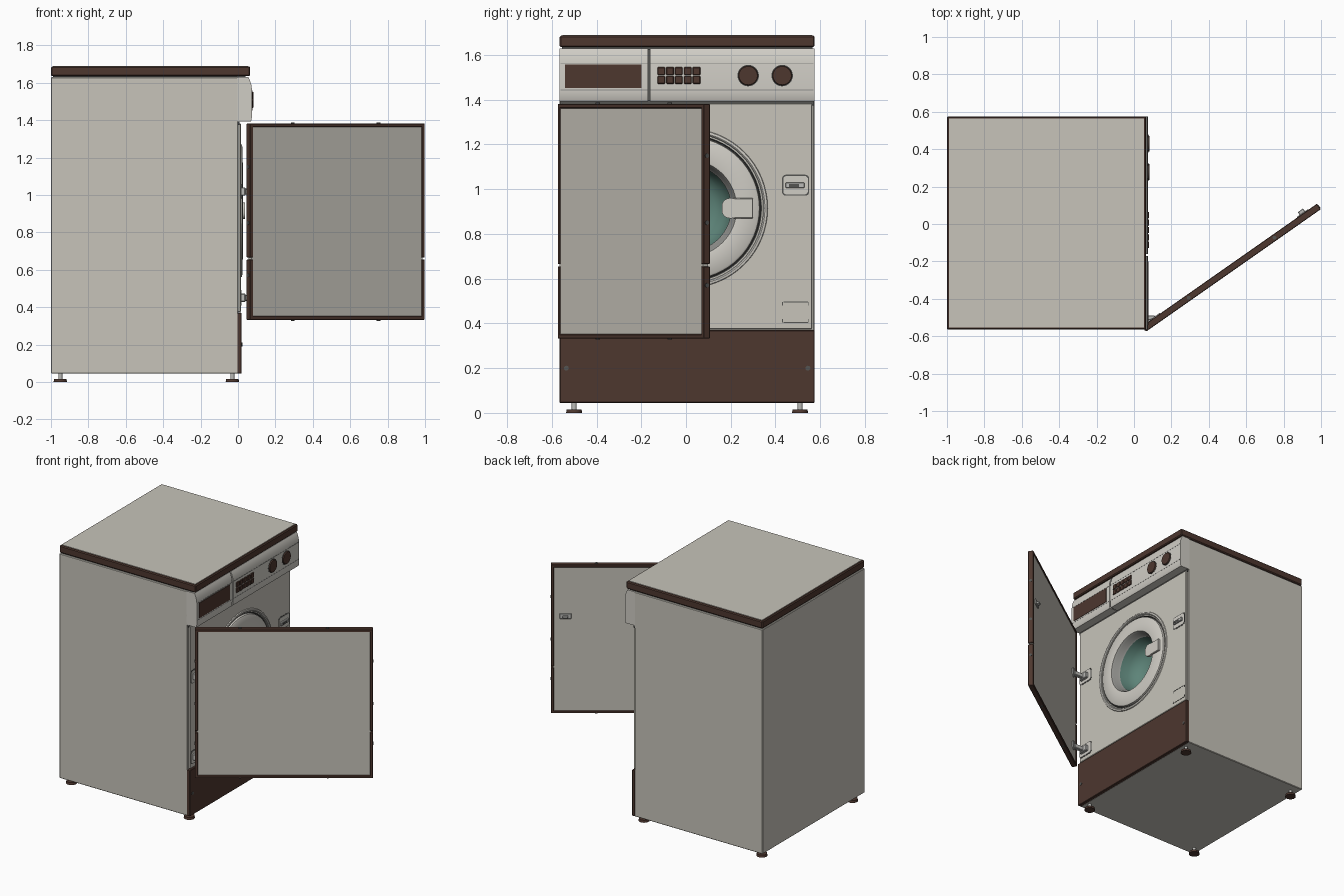
import bpy, bmesh, math
from mathutils import Matrix, Vector

cube = bpy.data.objects.get("Cube")
if cube:
    bpy.data.objects.remove(cube, do_unlink=True)


def material(name, rgb, rough=0.5):
    m = bpy.data.materials.new(name)
    m.use_nodes = True
    col = (*rgb, 1.0)
    m.diffuse_color = col
    bsdf = m.node_tree.nodes["Principled BSDF"]
    bsdf.inputs["Base Color"].default_value = col
    bsdf.inputs["Roughness"].default_value = rough
    return m


CREAM = material("cream enamel", (0.57, 0.55, 0.49))
LIGHT = material("light plastic", (0.63, 0.61, 0.56))
BROWN = material("dark brown", (0.075, 0.038, 0.028))
DARK = material("dark grey seal", (0.09, 0.09, 0.085))
GREY = material("grey trim", (0.28, 0.28, 0.265))
METAL = material("pale metal", (0.5, 0.5, 0.48))
GLASS = material("teal glass", (0.11, 0.23, 0.19))


def finish(bm, name, mat, smooth=False, matrix=None):
    me = bpy.data.meshes.new(name)
    bm.to_mesh(me)
    bm.free()
    ob = bpy.data.objects.new(name, me)
    bpy.context.collection.objects.link(ob)
    me.materials.append(mat)
    if matrix is not None:
        ob.matrix_world = matrix
    if smooth:
        bpy.ops.object.select_all(action='DESELECT')
        ob.select_set(True)
        bpy.context.view_layer.objects.active = ob
        bpy.ops.object.shade_smooth_by_angle(angle=math.radians(35))
    return ob


def box(name, x, y, z, mat, bevel=0, axis=None, matrix=None):
    """Box from three ranges; bevels all edges, or only those along one axis."""
    bm = bmesh.new()
    bmesh.ops.create_cube(bm, size=1)
    for v in bm.verts:
        v.co = Vector([r[0] if c < 0 else r[1] for r, c in zip((x, y, z), v.co)])
    if bevel:
        edges = [e for e in bm.edges if axis is None or
                 abs((e.verts[0].co - e.verts[1].co).normalized()[axis]) > 0.9]
        bmesh.ops.bevel(bm, geom=edges, offset=bevel, segments=1 if axis is None else 5,
                        affect='EDGES', profile=0.5)
    return finish(bm, name, mat, bool(bevel) and axis is not None, matrix)


def cylinder(name, centre, r, length, mat, axis='Z', r2=None, sides=32, matrix=None):
    bm = bmesh.new()
    rot = {'Z': Matrix(), 'X': Matrix.Rotation(math.pi / 2, 4, 'Y'),
           'Y': Matrix.Rotation(-math.pi / 2, 4, 'X')}[axis]
    bmesh.ops.create_cone(bm, cap_ends=True, segments=sides, radius1=r, radius2=r2 or r,
                          depth=length, matrix=Matrix.Translation(centre) @ rot)
    return finish(bm, name, mat, True, matrix)


PY, PZ = 0.01, 0.915  # porthole centre


def lathe(name, profile, mat):
    """Turn (radius, x) points about the porthole axis."""
    bm = bmesh.new()
    vs = [bm.verts.new((x, PY + r, PZ)) for r, x in profile]
    es = [bm.edges.new(p) for p in zip(vs, vs[1:])]
    bmesh.ops.spin(bm, geom=vs + es, cent=(0, PY, PZ), axis=(1, 0, 0),
                   angle=2 * math.pi, steps=64, use_duplicate=False)
    bmesh.ops.remove_doubles(bm, verts=bm.verts, dist=0.0001)
    bmesh.ops.recalc_face_normals(bm, faces=bm.faces)
    if sum(f.normal.x * f.calc_area() for f in bm.faces) < 0:
        bmesh.ops.reverse_faces(bm, faces=bm.faces)
    return finish(bm, name, mat, True)


def extrude_y(name, profile, y, mat):
    bm = bmesh.new()
    face = bm.faces.new([bm.verts.new((px, y[0], pz)) for px, pz in profile])
    new = bmesh.ops.extrude_face_region(bm, geom=[face])['geom']
    for v in new:
        if isinstance(v, bmesh.types.BMVert):
            v.co.y = y[1]
    bmesh.ops.recalc_face_normals(bm, faces=bm.faces)
    return finish(bm, name, mat, True)


Y0, Y1 = -0.565, 0.575

# Cabinet, front panel, plinth and worktop
body = box("cabinet", (-1, 0), (Y0, Y1), (0.045, 1.63), CREAM, 0.004)
front = box("front_panel", (-0.005, 0.015), (Y0 + 0.012, Y1 - 0.012), (0.375, 1.383), CREAM, 0.003)
box("front_gap", (-0.01, 0.008), (Y0 + 0.003, Y1 - 0.003), (1.375, 1.4), DARK)
box("plinth", (-0.005, 0.02), (Y0, Y1), (0.045, 0.37), BROWN, 0.003)
box("worktop_gap", (-0.99, 0.04), (Y0 + 0.01, Y1 - 0.01), (1.62, 1.64), DARK)
box("worktop", (-1, 0.065), (Y0, Y1), (1.635, 1.687), BROWN, 0.006)
box("worktop_surface", (-0.988, 0.053), (Y0 + 0.012, Y1 - 0.012), (1.684, 1.69), CREAM)
for y in (-0.535, 0.545):
    cylinder("plinth_screw", (0.02, y, 0.2), 0.011, 0.006, DARK, 'X', sides=16)

# Cut the porthole pocket
cutter = cylinder("porthole_cutter", (-0.1, PY, PZ), 0.33, 0.4, CREAM, 'X', sides=64)
cutter.hide_render = True
for ob in (body, front):
    mod = ob.modifiers.new("porthole", 'BOOLEAN')
    mod.operation, mod.object, mod.solver = 'DIFFERENCE', cutter, 'EXACT'
    bpy.context.view_layer.objects.active = ob
    bpy.ops.object.modifier_apply(modifier=mod.name)
bpy.data.objects.remove(cutter, do_unlink=True)

# Porthole rings and bowl
lathe("porthole_bezel", [(0.356, 0.014), (0.353, 0.021), (0.343, 0.023), (0.34, 0.021)], LIGHT)
lathe("porthole_trim", [(0.34, 0.021), (0.333, 0.012), (0.327, 0.01)], GREY)
lathe("porthole_seal", [(0.328, 0.01), (0.324, 0.0), (0.318, 0.005)], DARK)
lathe("porthole_ring", [(0.32, 0.004), (0.318, 0.018), (0.31, 0.023), (0.225, 0.027),
                        (0.217, 0.025)], LIGHT)
lathe("porthole_lip", [(0.217, 0.025), (0.208, 0.012), (0.2, -0.02), (0.192, -0.03)], GREY)
lathe("porthole_glass", [(0.194, -0.028), (0.182, -0.09), (0.16, -0.135), (0.12, -0.165),
                         (0.06, -0.18), (0, -0.183)], GLASS)
box("porthole_handle", (0.018, 0.038), (0.16, 0.24), (0.87, 0.96), LIGHT, 0.035, 0)
box("porthole_handle_grip", (0.018, 0.038), (0.21, 0.3), (0.87, 0.96), LIGHT, 0.003)

# Control fascia: drawer on one side, controls on the other
fascia = [(-0.005, 1.392), (0.068, 1.392), (0.073, 1.4), (0.075, 1.44), (0.075, 1.56),
          (0.071, 1.59), (0.063, 1.615), (0.055, 1.63), (-0.005, 1.63)]
extrude_y("detergent_drawer", fascia, (Y0, -0.17), LIGHT)
extrude_y("control_panel", fascia, (-0.16, Y1), LIGHT)
box("drawer_gap", (0, 0.05), (-0.172, -0.158), (1.395, 1.625), DARK)
for z in (1.443, 1.563):
    box("fascia_line", (0.07, 0.0758), (-0.158, Y1 - 0.005), (z - 0.002, z + 0.002), GREY)
    box("drawer_line", (0.07, 0.0758), (Y0 + 0.005, -0.172), (z - 0.002, z + 0.002), GREY)
box("drawer_window", (0.07, 0.078), (-0.54, -0.2), (1.452, 1.558), BROWN)
for col in range(5):
    y = -0.128 + col * 0.0395
    for z in (1.471, 1.511):
        box("push_button", (0.07, 0.081), (y, y + 0.034), (z, z + 0.035), BROWN, 0.003)
for y in (0.278, 0.43):
    cylinder("dial_collar", (0.074, y, 1.508), 0.048, 0.005, DARK, 'X', sides=40)
    cylinder("dial", (0.078, y, 1.508), 0.045, 0.01, BROWN, 'X', r2=0.041, sides=40)


# Latch and hinges on the front panel
def mount_plate(name, y, z):
    box(name + "_rim", (0.012, 0.0165), (y - 0.061, y + 0.061), (z - 0.047, z + 0.047), DARK, 0.018, 0)
    box(name + "_plate", (0.012, 0.0185), (y - 0.055, y + 0.055), (z - 0.041, z + 0.041), LIGHT, 0.014, 0)


mount_plate("latch", 0.49, 1.018)
box("latch_bar", (0.016, 0.03), (0.445, 0.53), (1.005, 1.03), METAL, 0.003)
box("latch_slot", (0.02, 0.0315), (0.46, 0.505), (1.011, 1.024), DARK)
for z in (1.018, 0.45):
    mount_plate("hinge", -0.49, z)
    box("hinge_block", (0.016, 0.04), (-0.53, -0.46), (z - 0.022, z + 0.022), METAL, 0.004)
    box("hinge_arm", (0.035, 0.112), (-0.515, -0.488), (z - 0.016, z + 0.016), METAL, 0.004)

# Spare hinge position marked by grooves
for z, s in ((0.405, 1), (0.495, -1)):
    box("groove", (0.012, 0.0165), (0.435, 0.545), (z - 0.002, z + 0.002), DARK)
    for y in (0.431, 0.549):
        box("groove_end", (0.012, 0.0165), (y - 0.002, y + 0.002),
            sorted((z, z + s * 0.014)), DARK)

# Open furniture door, built in its own frame: x along, y towards the inside
DOOR = Matrix.Translation((0.065, -0.575, 0)) @ Matrix.Rotation(math.radians(35), 4, 'Z')
W, T, B, ZB, ZT, GAP = 1.14, 0.036, 0.02, 0.332, 1.382, 0.66
box("door_panel", (0.012, W - 0.012), (0.004, T - 0.004), (ZB + 0.01, ZT - 0.01), CREAM, matrix=DOOR)
for z in (ZB, ZT - B):
    box("door_rail", (0, W), (0, T), (z, z + B), BROWN, 0.003, matrix=DOOR)
for x in (0, W - B):
    for lo, hi in ((ZB, GAP - 0.005), (GAP + 0.005, ZT)):
        box("door_stile", (x, x + B), (0, T), (lo, hi), BROWN, 0.003, matrix=DOOR)
for x in (0.29, 0.85):
    for z in (ZB, ZT):
        cylinder("rail_screw", (x, T / 2, z), 0.01, 0.01, DARK, sides=16, matrix=DOOR)
for x in (0, W):
    for z in (0.57, 0.85, 1.15):
        cylinder("stile_screw", (x, T / 2, z), 0.01, 0.005, DARK, 'X', sides=16, matrix=DOOR)
box("door_catch_plate", (W - 0.13, W - 0.055), (T - 0.006, T + 0.004), (1.0, 1.036), METAL, 0.002, matrix=DOOR)
box("door_catch_hook", (W - 0.11, W - 0.075), (T, T + 0.022), (1.01, 1.026), METAL, 0.003, matrix=DOOR)
for z in (1.018, 0.45):
    cylinder("hinge_cup", (0.085, T - 0.002, z), 0.032, 0.012, METAL, 'Y', matrix=DOOR)

# Adjustable feet
for x in (-0.95, -0.03):
    for y in (-0.5, 0.51):
        cylinder("foot_pad", (x, y, 0.008), 0.036, 0.016, BROWN, r2=0.033)
        cylinder("foot_stem", (x, y, 0.032), 0.011, 0.04, METAL, sides=16)
